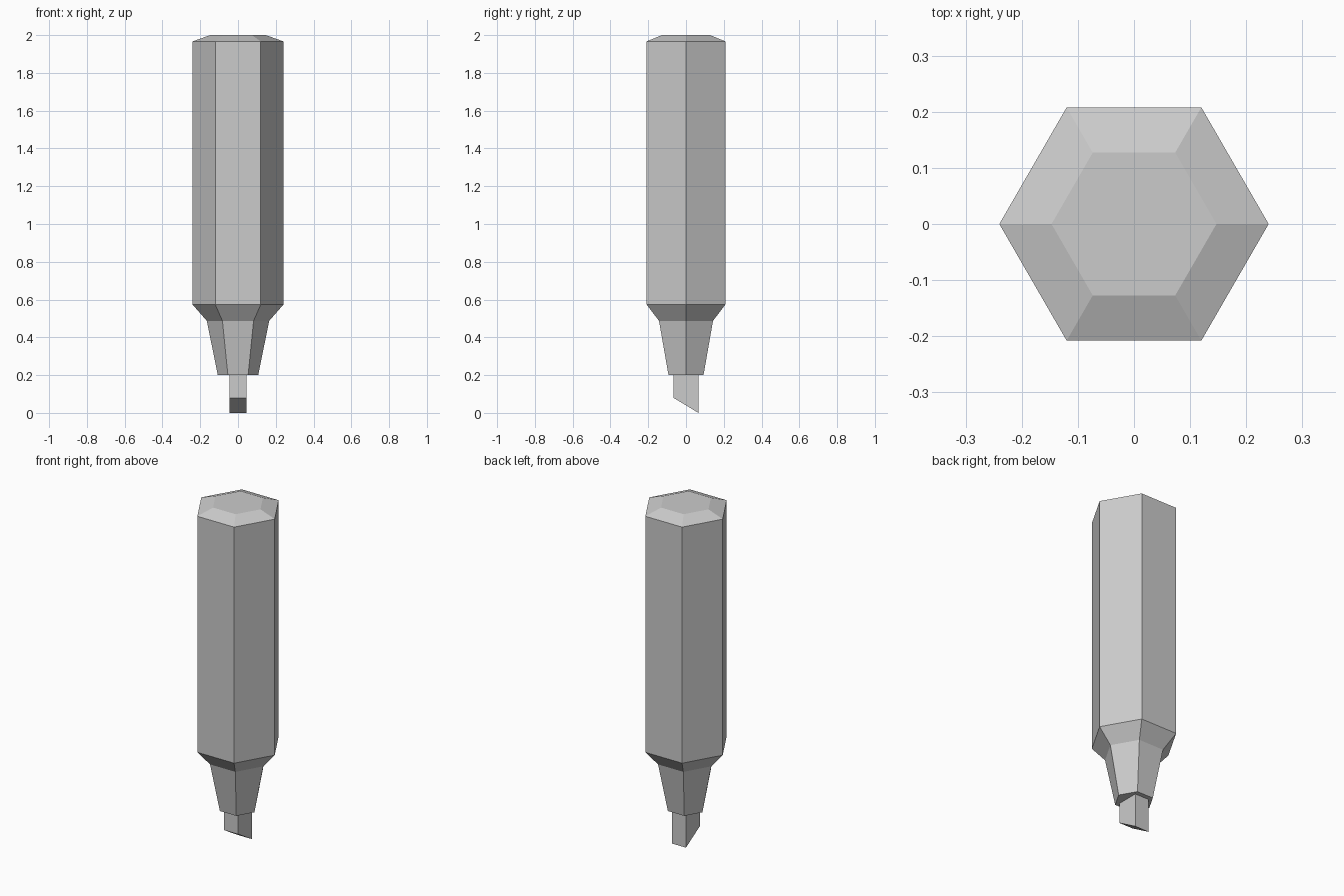
import bpy, bmesh
from math import cos, sin, pi

if "Cube" in bpy.data.objects:
    bpy.data.objects.remove(bpy.data.objects["Cube"])


def make_object(name, verts, faces):
    mesh = bpy.data.meshes.new(name)
    mesh.from_pydata(verts, [], faces)
    bm = bmesh.new()
    bm.from_mesh(mesh)
    bmesh.ops.recalc_face_normals(bm, faces=bm.faces)
    bm.to_mesh(mesh)
    bm.free()
    obj = bpy.data.objects.new(name, mesh)
    bpy.context.collection.objects.link(obj)
    return obj


def lathe(name, profile, sides):
    """Stack rings of (radius, z) into a closed faceted solid."""
    verts = [(r * cos(2 * pi * i / sides), r * sin(2 * pi * i / sides), z)
             for r, z in profile for i in range(sides)]
    faces = []
    for k in range(len(profile) - 1):
        a = k * sides
        for i in range(sides):
            j = (i + 1) % sides
            faces.append((a + i, a + j, a + sides + j, a + sides + i))
    faces.append(tuple(range(sides)))
    faces.append(tuple(range(len(verts) - sides, len(verts))))
    return make_object(name, verts, faces)


def extrude_x(name, outline, half_width):
    """Extrude a (y, z) outline symmetrically along x."""
    n = len(outline)
    verts = [(x, y, z) for x in (-half_width, half_width) for y, z in outline]
    faces = [(i, (i + 1) % n, n + (i + 1) % n, n + i) for i in range(n)]
    faces += [tuple(range(n)), tuple(range(n, 2 * n))]
    return make_object(name, verts, faces)


# Hexagonal barrel: tapered neck, shoulder, straight body, bevelled end
lathe("marker_body", [(0.107, 0.2), (0.165, 0.487), (0.24, 0.573),
                      (0.24, 1.967), (0.147, 2.0)], 6)

# Slanted chisel tip
extrude_x("chisel_tip", [(-0.067, 0.205), (-0.067, 0.08),
                         (0.066, 0.0), (0.066, 0.205)], 0.046)
